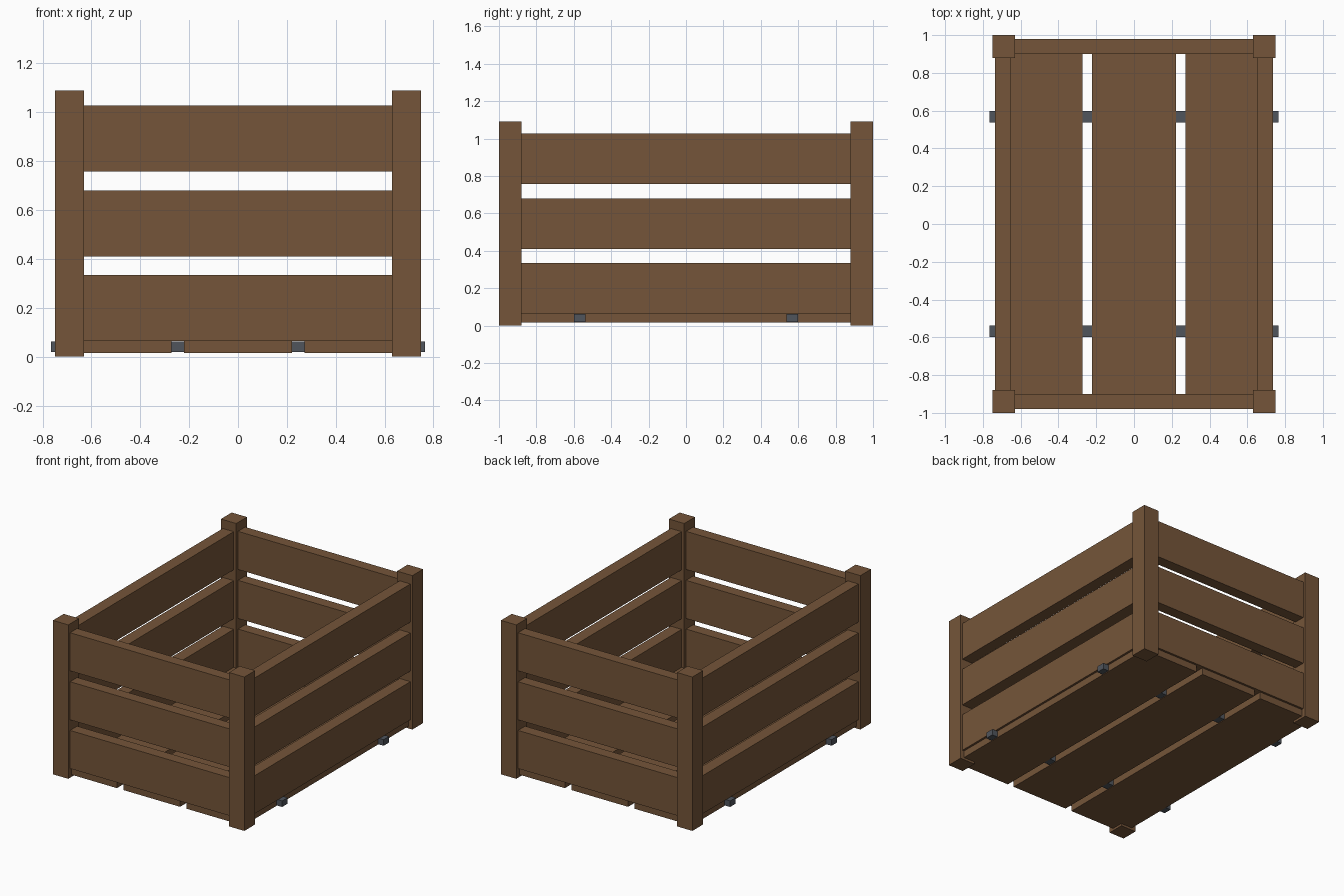
import bpy

cube = bpy.data.objects.get("Cube")
if cube:
    bpy.data.objects.remove(cube, do_unlink=True)


def make_material(name, rgb):
    mat = bpy.data.materials.new(name)
    mat.use_nodes = True
    color = (*rgb, 1)
    mat.diffuse_color = color
    mat.node_tree.nodes["Principled BSDF"].inputs["Base Color"].default_value = color
    return mat


wood = make_material("brown_wood", (0.178, 0.091, 0.041))
metal = make_material("grey_metal", (0.08, 0.09, 0.107))


def box(name, low, high, mat):
    """Add a box spanning two opposite corners."""
    center = [(a + b) / 2 for a, b in zip(low, high)]
    bpy.ops.mesh.primitive_cube_add(size=1, location=center)
    obj = bpy.context.object
    obj.name = name
    obj.scale = [b - a for a, b in zip(low, high)]
    bpy.ops.object.transform_apply(location=False, rotation=False, scale=True)
    obj.data.materials.append(mat)
    return obj


SIDES = (("right", -1), ("left", 1))
ENDS = (("front", -1), ("back", 1))


def span(sign, inner, outer):
    return sorted((sign * inner, sign * outer))


# Corner posts
for end, sy in ENDS:
    for side, sx in SIDES:
        x, y = span(sx, 0.63, 0.75), span(sy, 0.88, 1.0)
        box(f"{end}_{side}_post", (x[0], y[0], 0), (x[1], y[1], 1.09), wood)

# Three rows of wall slats, running from post to post
for row, z in (("lower", 0.065), ("middle", 0.41), ("upper", 0.757)):
    top = z + 0.27
    for end, sy in ENDS:
        y = span(sy, 0.9, 0.98)
        box(f"{row}_{end}_slat", (-0.64, y[0], z), (0.64, y[1], top), wood)
    for side, sx in SIDES:
        x = span(sx, 0.65, 0.735)
        box(f"{row}_{side}_slat", (x[0], -0.89, z), (x[1], 0.89, top), wood)

# Floor boards
for name, x0, x1 in (("right", -0.72, -0.273), ("middle", -0.222, 0.222), ("left", 0.273, 0.72)):
    box(f"{name}_floor_board", (x0, -0.965, 0.016), (x1, 0.965, 0.066), wood)

# Metal rods through the floor boards
for end, sy in ENDS:
    y = span(sy, 0.537, 0.598)
    box(f"{end}_rod", (-0.765, y[0], 0.02), (0.765, y[1], 0.063), metal)
